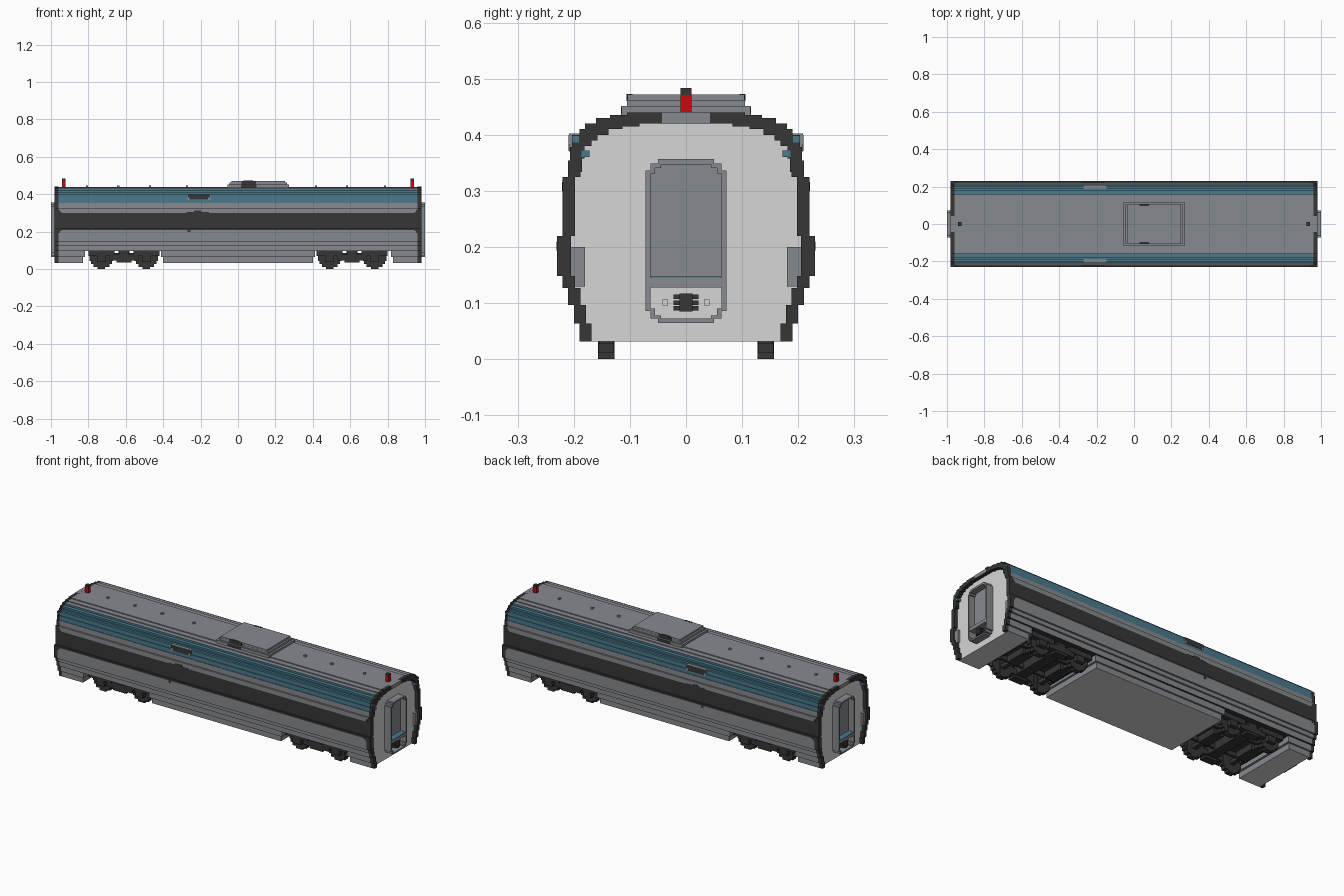
import bpy, bmesh

if "Cube" in bpy.data.objects:
    bpy.data.objects.remove(bpy.data.objects["Cube"], do_unlink=True)


def material(name, r, g, b):
    m = bpy.data.materials.new(name)
    m.diffuse_color = (r, g, b, 1)
    m.use_nodes = True
    m.node_tree.nodes["Principled BSDF"].inputs["Base Color"].default_value = (r, g, b, 1)
    return m


GREY = material("steel grey", 0.238, 0.253, 0.275)
DARK = material("charcoal", 0.037, 0.037, 0.037)
TEAL = material("teal", 0.07, 0.195, 0.265)
LIGHT = material("light grey", 0.67, 0.67, 0.67)
RED = material("red", 0.58, 0.003, 0.004)


def finish(bm, name, mats):
    bmesh.ops.recalc_face_normals(bm, faces=bm.faces)
    me = bpy.data.meshes.new(name)
    bm.to_mesh(me)
    bm.free()
    for m in mats:
        me.materials.append(m)
    ob = bpy.data.objects.new(name, me)
    bpy.context.collection.objects.link(ob)
    return ob


def add_box(bm, x0, x1, y0, y1, z0, z1):
    r = bmesh.ops.create_cube(bm, size=1)
    for v in r["verts"]:
        v.co = ((x0 + x1) / 2 + v.co.x * (x1 - x0),
                (y0 + y1) / 2 + v.co.y * (y1 - y0),
                (z0 + z1) / 2 + v.co.z * (z1 - z0))


def boxes(name, mat, *extents):
    bm = bmesh.new()
    for e in extents:
        add_box(bm, *e)
    return finish(bm, name, [mat])


def both_sides(*extents):
    """Repeat boxes given on the +y side on the -y side."""
    return [(a, b, *sorted((m * y0, m * y1)), z0, z1)
            for m in (1, -1) for a, b, y0, y1, z0, z1 in extents]


def extrude_x(name, pts, x0, x1, mats, rule=None):
    """Extrude a (y, z) outline along x and colour faces by a rule."""
    bm = bmesh.new()
    face = bm.faces.new([bm.verts.new((x0, y, z)) for y, z in pts])
    ext = bmesh.ops.extrude_face_region(bm, geom=[face])
    for v in ext["geom"]:
        if isinstance(v, bmesh.types.BMVert):
            v.co.x = x1
    bmesh.ops.recalc_face_normals(bm, faces=bm.faces)
    if rule:
        for f in bm.faces:
            f.material_index = rule(f.calc_center_median(), f.normal)
    return finish(bm, name, mats)


def steps(layers):
    """Stepped right-hand edge, from (bottom, top, half width) layers."""
    return [p for z0, z1, h in layers for p in ((h, z0), (h, z1))]


def mirrored(path):
    return path + [(-y, z) for y, z in reversed(path)]


LOWER = [(0.032, 0.064, 0.19), (0.064, 0.097, 0.20)]
MID = [(0.097, 0.127, 0.21), (0.127, 0.148, 0.22), (0.148, 0.21, 0.23), (0.21, 0.22, 0.23),
       (0.22, 0.30, 0.22), (0.30, 0.325, 0.22)]
SHOULDER = [(0.325, 0.354, 0.21), (0.354, 0.378, 0.207), (0.378, 0.40, 0.203)]
ROOF = [(0.40, 0.41, 0.19), (0.41, 0.42, 0.18), (0.42, 0.43, 0.16),
        (0.43, 0.435, 0.135), (0.435, 0.44, 0.105)]
END = 0.96


# Body shell: dark window band, teal shoulder, light end walls
def body_rule(c, n):
    if abs(n.x) > 0.5:
        return 3
    if n.z < -0.5 and c.z < 0.1:
        return 1
    if 0.21 <= c.z <= 0.299:
        return 1
    if 0.353 < c.z < 0.426 and abs(c.y) > 0.15:
        return 2
    return 0


COLOURS = [GREY, DARK, TEAL, LIGHT]
extrude_x("body_shell", mirrored(steps(MID + SHOULDER + ROOF)), -END, END, COLOURS, body_rule)


# Lower skirts, stepped back around the wheel bays, with light floors
def skirt_rule(c, n):
    return 3 if abs(c.x) > END - 0.001 or (n.z < -0.5 and c.z < 0.04) else 0


for name, x0, x1 in (("left_skirt", 0.83, END), ("centre_skirt", -0.40, 0.40),
                     ("right_skirt", -END, -0.83)):
    for i, (z0, z1, h) in enumerate(LOWER):
        grow = 0.012 * i
        a = x0 if x0 == -END else x0 - grow
        b = x1 if x1 == END else x1 + grow
        extrude_x(f"{name}_{i}", mirrored([(h, z0), (h, z1)]), a, b, COLOURS, skirt_rule)

# Dark arched rims at both ends
outer = steps(LOWER + MID + SHOULDER + ROOF)
inner = [(max(h - 0.022 if h < 0.225 else 0.205, 0.04), z - (0.02 if z > 0.325 else 0)) for h, z in outer]
arch = mirrored(outer) + list(reversed(mirrored(inner)))
# Gangway outlines
G_OUT = mirrored([(0.05, 0.065), (0.05, 0.073), (0.063, 0.073), (0.063, 0.086), (0.072, 0.086),
                  (0.072, 0.336), (0.063, 0.336), (0.063, 0.349), (0.05, 0.349), (0.05, 0.357)])
G_IN = mirrored([(0.045, 0.073), (0.045, 0.078), (0.055, 0.078), (0.055, 0.09), (0.063, 0.09),
                 (0.063, 0.331), (0.055, 0.331), (0.055, 0.341), (0.045, 0.341), (0.045, 0.347)])


def gangway(name, x0, x1):
    bm = bmesh.new()
    loops = [[bm.verts.new((x, y, z)) for y, z in pts]
             for pts, x in ((G_OUT, x0), (G_OUT, x1), (G_IN, x1), (G_IN, x0))]
    n = len(G_OUT)
    for k in range(4):
        p, q = loops[k], loops[(k + 1) % 4]
        for i in range(n):
            j = (i + 1) % n
            bm.faces.new((p[i], p[j], q[j], q[i]))
    finish(bm, name, [GREY])


for side, s in (("left", 1), ("right", -1)):
    def span(a, b):
        return sorted((s * a, s * b))

    extrude_x(f"{side}_end_rim", arch, *span(END, 0.98), [DARK])
    boxes(f"{side}_roof_lip", GREY, (*span(END, 0.982), -0.043, 0.043, 0.421, 0.4405))
    boxes(f"{side}_end_brackets", GREY, *both_sides((*span(END, 0.972), 0.18, 0.207, 0.13, 0.20)))
    # Teal shoulder tips showing at the rim
    boxes(f"{side}_shoulder_tips", TEAL, *both_sides(
        (*span(END, 0.981), 0.191, 0.203, 0.386, 0.398), (*span(END, 0.981), 0.172, 0.186, 0.36, 0.372)))
    gangway(f"{side}_gangway", *span(END, 1.0))
    # Door, sill and coupler inside the gangway
    boxes(f"{side}_door", GREY, (*span(END, 0.966), -0.064, 0.064, 0.13, 0.332),
          (*span(END, 0.966), -0.056, 0.056, 0.33, 0.342),
          (*span(END, 0.966), -0.046, 0.046, 0.34, 0.348))
    boxes(f"{side}_sill", GREY, (*span(END, 0.998), -0.063, 0.063, 0.128, 0.146))
    boxes(f"{side}_sill_top", TEAL, (*span(END, 0.997), -0.0625, 0.0625, 0.146, 0.147))
    boxes(f"{side}_coupler", DARK, (*span(END, 0.998), -0.012, 0.012, 0.085, 0.117),
          *[(*span(END, 0.99), -0.022, 0.022, z, z + 0.008) for z in (0.087, 0.097, 0.107)])
    boxes(f"{side}_buffers", LIGHT, *both_sides((*span(END, 0.975), 0.032, 0.042, 0.096, 0.106)))
    # Red roof lamp with dark cap
    x = s * 0.932
    boxes(f"{side}_lamp", RED, (x - 0.01, x + 0.01, -0.01, 0.01, 0.44, 0.471))
    boxes(f"{side}_lamp_cap", DARK, (x - 0.01, x + 0.01, -0.01, 0.01, 0.471, 0.483))

# Roof equipment housing, vents and studs
boxes("roof_unit", GREY, (-0.057, 0.273, -0.115, 0.115, 0.43, 0.451),
      (-0.045, 0.262, -0.105, 0.105, 0.451, 0.462), (-0.035, 0.252, -0.104, 0.104, 0.462, 0.472))
boxes("roof_unit_vents", DARK, *both_sides(
    (0.015, 0.10, 0.11, 0.116, 0.436, 0.4505), (0.018, 0.097, 0.10, 0.1055, 0.4505, 0.47),
    (0.03, 0.08, 0.095, 0.106, 0.46, 0.4725)))
boxes("roof_studs", GREY, *[(x - 0.006, x + 0.006, -0.006, 0.006, 0.438, 0.448)
                            for x in (-0.807, -0.64, -0.47, -0.273, 0.417, 0.583, 0.786)])

# Side grilles on the shoulder: grey housings with dark faces
boxes("grille_housings", GREY, *both_sides((-0.27, -0.148, 0.18, 0.2085, 0.37, 0.402)))
boxes("grille_faces", DARK, *both_sides(
    (-0.268, -0.15, 0.20, 0.2095, 0.384, 0.40), (-0.258, -0.16, 0.20, 0.2095, 0.371, 0.384)))

# Small trim around the window band and its rounded ends
boxes("band_trim", DARK, *both_sides(
    (-0.275, -0.155, 0.215, 0.2206, 0.30, 0.304), (-0.235, -0.195, 0.215, 0.2206, 0.304, 0.312),
    (-0.27, -0.255, 0.225, 0.2306, 0.197, 0.21),
    *[(*sorted((s * (END - w), s * END)), y - 0.005, y + 0.0006, z0, z1) for s in (1, -1)
      for w, y, z0, z1 in ((0.016, 0.22, 0.30, 0.306), (0.008, 0.22, 0.306, 0.316),
                           (0.016, 0.23, 0.204, 0.21), (0.008, 0.23, 0.194, 0.204))]))

# Bogies: stepped wheels, axles, side frames and cross beams
WHEEL = [(0.02, 0.0, 0.10), (0.042, 0.011, 0.095), (0.055, 0.027, 0.09), (0.063, 0.043, 0.08)]
for side, s in (("left", 1), ("right", -1)):
    cx = s * 0.61
    wheels, frame = [], []
    for dx in (-0.12, 0.12):
        x = cx + dx
        wheels += both_sides(*[(x - w, x + w, 0.127 + 0.001 * i, 0.157 - 0.001 * i, z0, z1)
                               for i, (w, z0, z1) in enumerate(WHEEL)])
        frame += both_sides((x - 0.024, x + 0.024, 0.15, 0.18, 0.038, 0.078))
        frame += [(x - 0.012, x + 0.012, -0.128, 0.128, 0.045, 0.067),
                  (x - 0.03, x + 0.03, -0.06, 0.06, 0.04, 0.075)]
    frame += both_sides(
        (cx - 0.19, cx - 0.05, 0.135, 0.182, 0.07, 0.098), (cx + 0.05, cx + 0.19, 0.135, 0.182, 0.07, 0.098),
        (cx - 0.08, cx + 0.08, 0.13, 0.18, 0.046, 0.078), (cx - 0.04, cx + 0.04, 0.135, 0.178, 0.034, 0.06),
        (cx - 0.025, cx + 0.025, 0.135, 0.178, 0.07, 0.098),
        (cx - 0.18, cx + 0.18, 0.075, 0.09, 0.06, 0.085))
    frame += [(cx - 0.03, cx + 0.03, -0.15, 0.15, 0.05, 0.098),
              (cx - 0.19, cx - 0.17, -0.15, 0.15, 0.07, 0.09),
              (cx + 0.17, cx + 0.19, -0.15, 0.15, 0.07, 0.09)]
    boxes(f"{side}_bogie_wheels", DARK, *wheels)
    boxes(f"{side}_bogie_frame", DARK, *frame)
